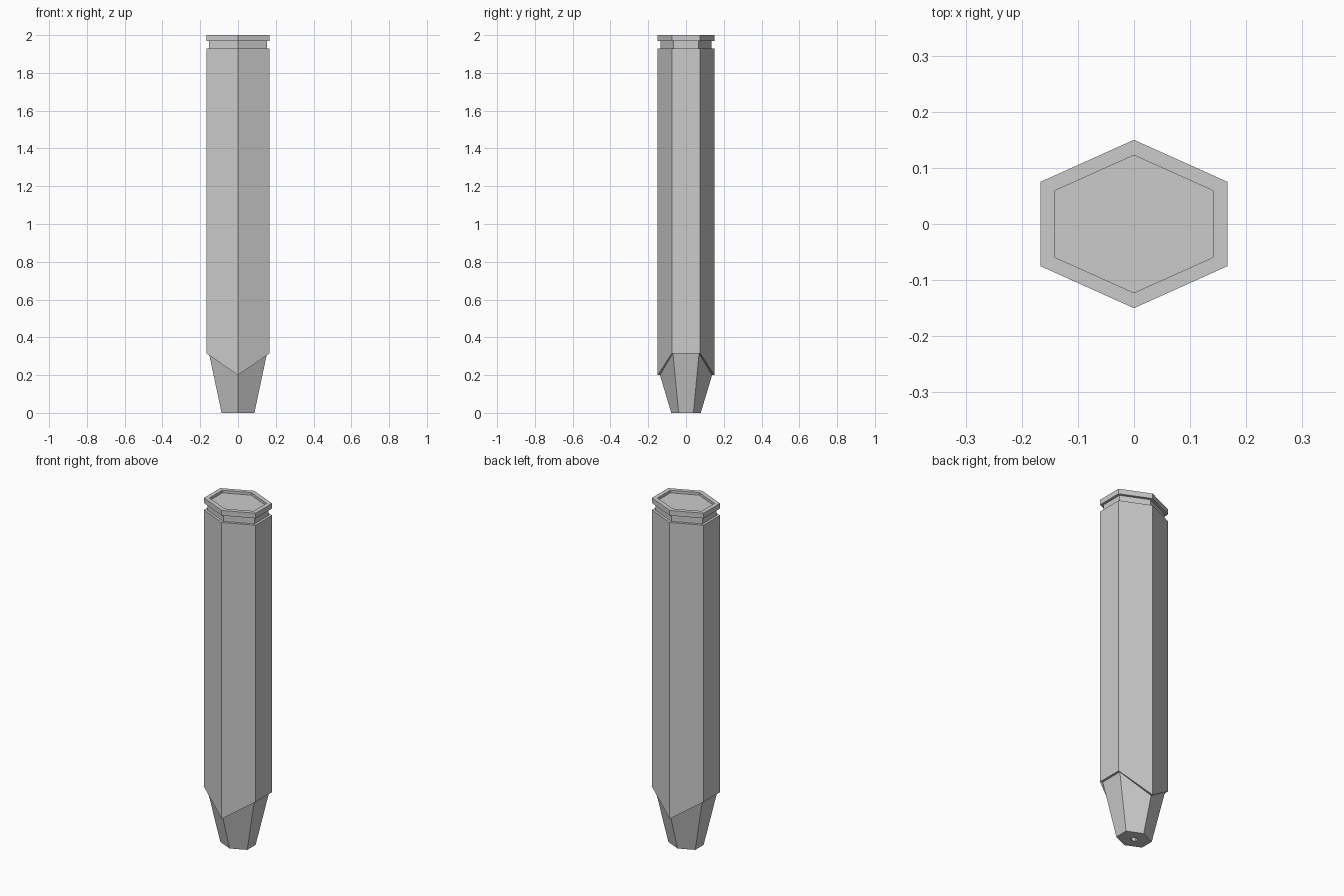
import bpy, bmesh

cube = bpy.data.objects.get("Cube")
if cube:
    bpy.data.objects.remove(cube)

# One plain grey for everything
grey = bpy.data.materials.new("plain_grey")
grey.use_nodes = True
COLOUR = (0.6, 0.6, 0.6, 1)
grey.diffuse_color = COLOUR
grey.node_tree.nodes["Principled BSDF"].inputs["Base Color"].default_value = COLOUR

W, POINT, FLAT = 0.167, 0.15, 0.075    # half width, front point, side corner


def hexagon(z, inset=0.0, scale=1.0, point_z=None):
    """Six-sided ring, pointed to front and back, moved in by an inset or scaled."""
    slope = (POINT - FLAT) / W
    w = W - inset
    p = POINT - inset * (1 + slope ** 2) ** 0.5
    f = p - w * slope
    pz = z if point_z is None else point_z
    ring = [(w, -f, z), (w, f, z), (0, p, pz), (-w, f, z), (-w, -f, z), (0, -p, pz)]
    return [(x * scale, y * scale, h) for x, y, h in ring]


def loft(name, rings):
    """Join successive rings with flat faces and close both ends."""
    bm = bmesh.new()
    loops = [[bm.verts.new(c) for c in ring] for ring in rings]
    for a, b in zip(loops, loops[1:]):
        for i in range(6):
            j = (i + 1) % 6
            bm.faces.new((a[i], a[j], b[j], b[i]))
    bm.faces.new(loops[0][::-1])
    bm.faces.new(loops[-1])
    bmesh.ops.recalc_face_normals(bm, faces=bm.faces)
    mesh = bpy.data.meshes.new(name)
    bm.to_mesh(mesh)
    bm.free()
    mesh.materials.append(grey)
    obj = bpy.data.objects.new(name, mesh)
    bpy.context.collection.objects.link(obj)
    return obj


# Tapered tip with a small hole, and a stepped ridge under the barrel
# Barrel, grooved neck and recessed end cap follow in one continuous shell
loft("pen_body", [
    hexagon(0.04, scale=0.11),
    hexagon(0, scale=0.11),
    hexagon(0, scale=0.52),
    hexagon(0.315, scale=0.92, point_z=0.2),
    hexagon(0.315, point_z=0.2),
    hexagon(1.93),
    hexagon(1.93, inset=0.0145),
    hexagon(1.97, inset=0.0145),
    hexagon(1.97),
    hexagon(2),
    hexagon(2, inset=0.025),
    hexagon(1.985, inset=0.025),
])
